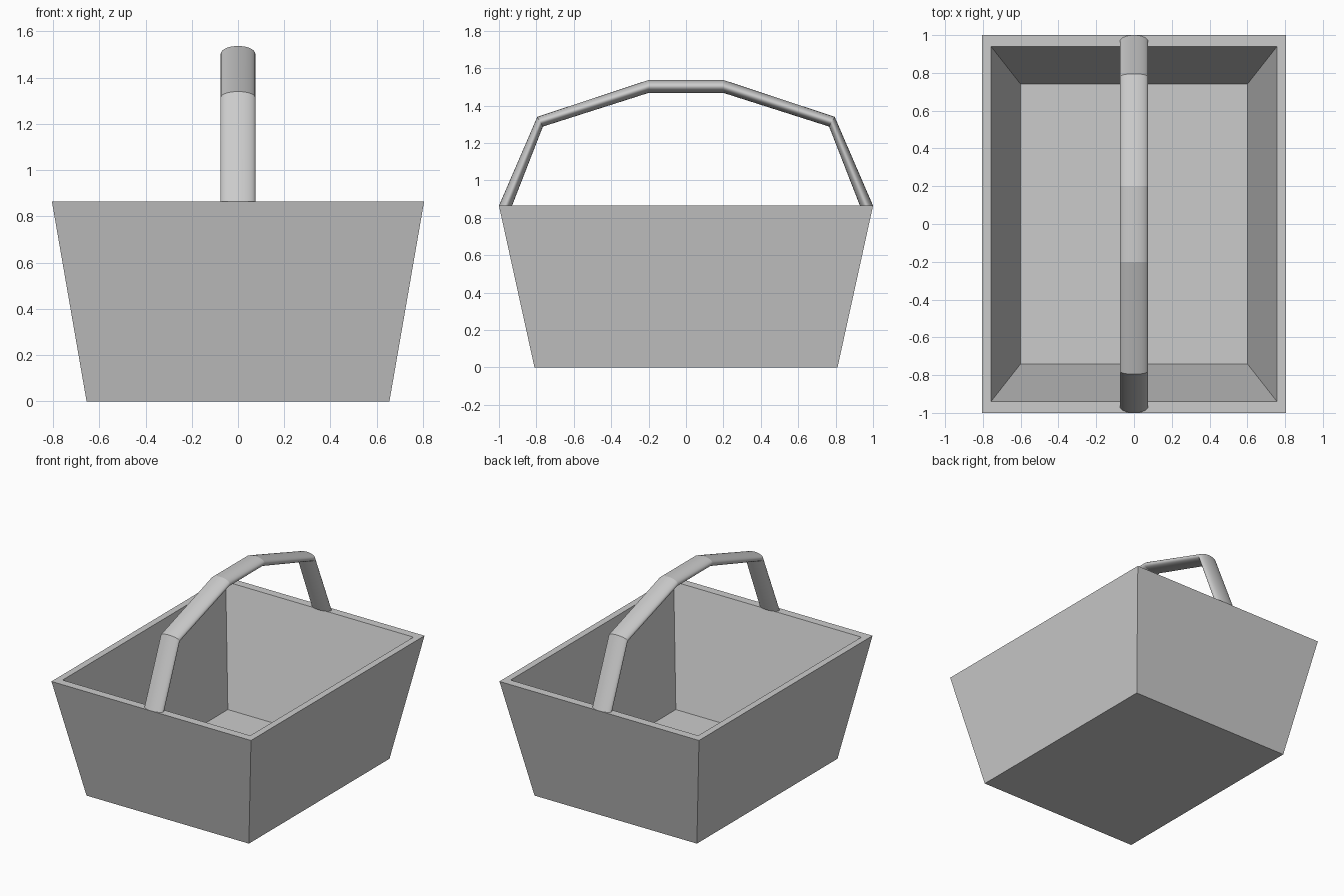
import bpy, bmesh, math

cube = bpy.data.objects.get("Cube")
if cube:
    bpy.data.objects.remove(cube, do_unlink=True)

grey = bpy.data.materials.new("light_grey")
grey.use_nodes = True
colour = (0.6, 0.6, 0.6, 1)
grey.diffuse_color = colour
grey.node_tree.nodes["Principled BSDF"].inputs["Base Color"].default_value = colour


def loft(name, rings):
    """Join equal rings of points with quads and cap both ends."""
    bm = bmesh.new()
    loops = [[bm.verts.new(p) for p in ring] for ring in rings]
    n = len(loops[0])
    for a, b in zip(loops, loops[1:]):
        for i in range(n):
            j = (i + 1) % n
            bm.faces.new((a[i], a[j], b[j], b[i]))
    bm.faces.new(loops[0])
    bm.faces.new(loops[-1])
    bmesh.ops.recalc_face_normals(bm, faces=bm.faces)
    mesh = bpy.data.meshes.new(name)
    bm.to_mesh(mesh)
    bm.free()
    mesh.materials.append(grey)
    obj = bpy.data.objects.new(name, mesh)
    bpy.context.collection.objects.link(obj)
    return obj


def rectangle(hx, hy, z):
    return [(-hx, -hy, z), (hx, -hy, z), (hx, hy, z), (-hx, hy, z)]


# Tapered basket: outer base, outer rim, inner rim, inner floor
loft("basket_body", [rectangle(0.655, 0.81, 0), rectangle(0.805, 1, 0.865),
                     rectangle(0.757, 0.94, 0.865), rectangle(0.6, 0.74, 0.05)])

# Handle: outer and inner edge points of one half, mirrored to the other
half = [((-1, 0.865), (-0.93, 0.865)),
        ((-0.795, 1.34), (-0.765, 1.288)),
        ((-0.2, 1.537), (-0.2, 1.468))]
stations = half + [tuple((-y, z) for y, z in pair) for pair in reversed(half)]

SIDES = 32
HALF_WIDTH = 0.075
rings = []
for (oy, oz), (iy, iz) in stations:
    ring = []
    for k in range(SIDES):
        angle = math.tau * k / SIDES
        t = math.cos(angle) / 2
        ring.append((HALF_WIDTH * math.sin(angle),
                     (oy + iy) / 2 + t * (oy - iy),
                     (oz + iz) / 2 + t * (oz - iz)))
    rings.append(ring)
handle = loft("carry_handle", rings)

# Round around the bar, with crisp creases at every bend
mesh = handle.data
for face in mesh.polygons:
    face.use_smooth = len(face.vertices) == 4
for edge in mesh.edges:
    a, b = edge.vertices
    edge.use_edge_sharp = a // SIDES == b // SIDES
